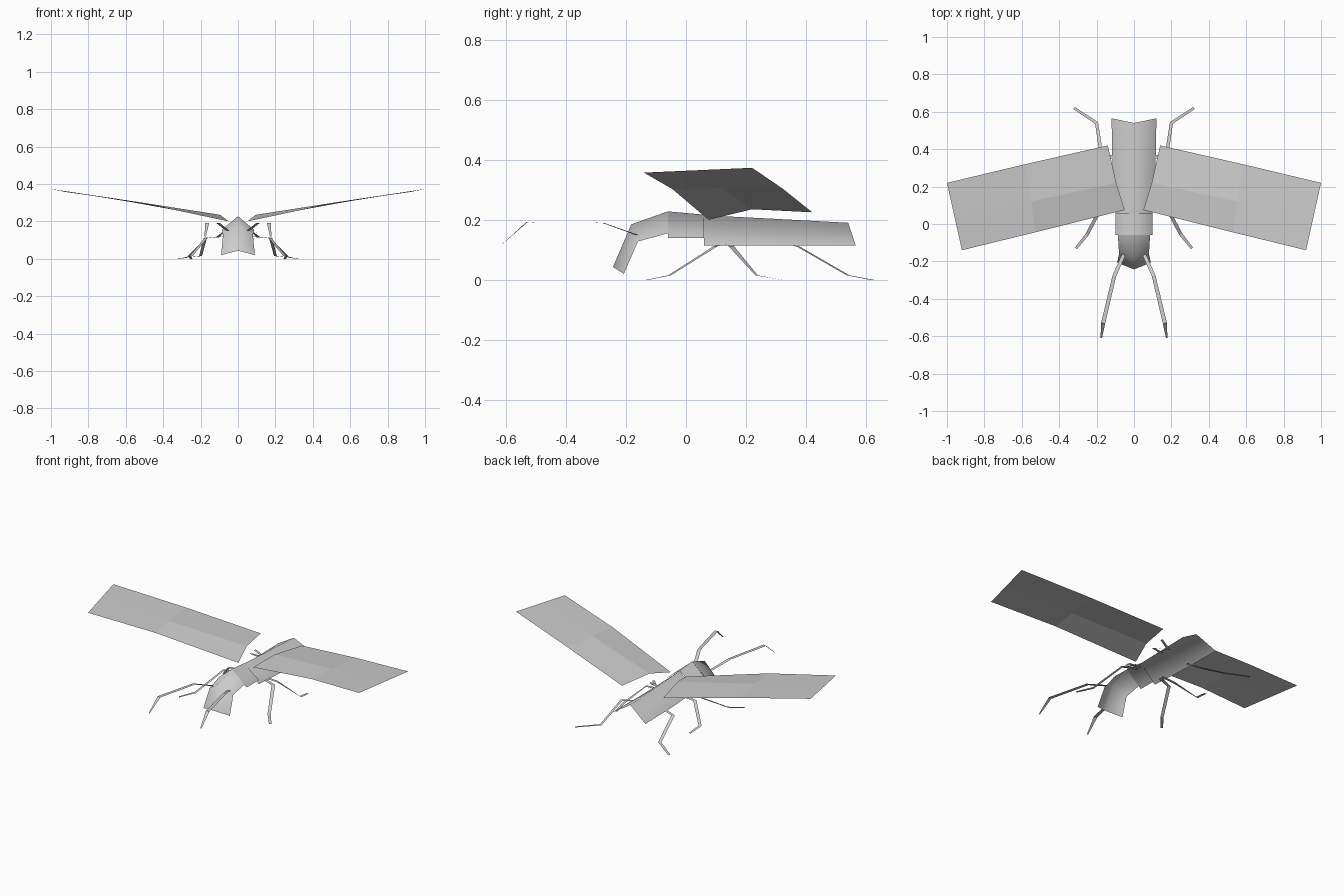
import bpy
from mathutils import Vector

cube = bpy.data.objects.get("Cube")
if cube:
    bpy.data.objects.remove(cube)

GREY = (0.6, 0.6, 0.6, 1)
mat = bpy.data.materials.new("shell grey")
mat.use_nodes = True
mat.diffuse_color = GREY
mat.node_tree.nodes["Principled BSDF"].inputs["Base Color"].default_value = GREY


def sheet(name, rows, smooth=False):
    """Open sheet lofted through equal-length rows, mirrored across x = 0."""
    n = len(rows[0])
    verts = [p for row in rows for p in row]
    faces = [(i * n + j, i * n + j + 1, (i + 1) * n + j + 1, (i + 1) * n + j)
             for i in range(len(rows) - 1) for j in range(n - 1)]
    mesh = bpy.data.meshes.new(name)
    mesh.from_pydata(verts, [], faces)
    # Sheets are wound so that their upper side faces out
    if sum(p.normal.z * p.area for p in mesh.polygons) < 0:
        mesh.flip_normals()
    mesh.materials.append(mat)
    obj = bpy.data.objects.new(name, mesh)
    bpy.context.collection.objects.link(obj)
    mirror = obj.modifiers.new("mirror", 'MIRROR')
    mirror.use_clip = True
    mirror.merge_threshold = 0.0005
    if smooth:
        bpy.ops.object.select_all(action='DESELECT')
        obj.select_set(True)
        bpy.context.view_layer.objects.active = obj
        bpy.ops.object.shade_smooth_by_angle(angle=0.8)
    return obj


def limb(name, points, widths):
    """Thin flat ribbon following a jointed path."""
    pts = [Vector(p) for p in points]
    rows = []
    for i, p in enumerate(pts):
        d = pts[min(i + 1, len(pts) - 1)] - pts[max(i - 1, 0)]
        side = d.cross(Vector((0, 0, 1))).normalized() * widths[i] / 2
        rows.append((p - side, p + side))
    sheet(name, rows)


# Body: roof-shaped shells, each row is ridge point then lower edge point
sheet("head", [
    ((0, -0.243, 0.043), (0.09, -0.207, 0.02)),
    ((0, -0.182, 0.185), (0.08, -0.16, 0.128)),
    ((0, -0.06, 0.228), (0.086, -0.06, 0.155))], True)
sheet("thorax", [
    ((0, -0.06, 0.228), (0.1, -0.06, 0.14)),
    ((0, 0.06, 0.217), (0.1, 0.06, 0.14))], True)
sheet("abdomen", [
    ((0, 0.06, 0.215), (0.1, 0.06, 0.115)),
    ((0, 0.30, 0.203), (0.115, 0.30, 0.115)),
    ((0, 0.54, 0.19), (0.12, 0.565, 0.115))], True)

# Wings: front edge, raised middle crease, rear edge at root, middle and tip
sheet("wing", [
    ((0.05, 0.075, 0.2), (0.095, 0.22, 0.235), (0.14, 0.42, 0.225)),
    ((0.53, -0.045, 0.302), (0.55, 0.12, 0.306), (0.58, 0.32, 0.305)),
    ((0.92, -0.14, 0.357), (0.96, 0.04, 0.365), (1.0, 0.22, 0.373))])

# Feelers and legs, from the body outwards
limb("feeler", [(0.055, -0.165, 0.15), (0.105, -0.277, 0.19),
                (0.165, -0.53, 0.192), (0.175, -0.61, 0.12)],
     [0.02, 0.02, 0.022, 0.008])
LEG_WIDTHS = [0.02, 0.02, 0.018, 0.014]
limb("front_leg", [(0.08, 0.13, 0.118), (0.17, 0.10, 0.113),
                   (0.25, -0.055, 0.015), (0.31, -0.13, 0)], LEG_WIDTHS)
limb("middle_leg", [(0.08, 0.15, 0.118), (0.165, 0.15, 0.113),
                    (0.26, 0.235, 0.015), (0.25, 0.32, 0)], LEG_WIDTHS)
limb("hind_leg", [(0.09, 0.35, 0.118), (0.175, 0.375, 0.11),
                  (0.2, 0.54, 0.015), (0.32, 0.62, 0)], LEG_WIDTHS)
